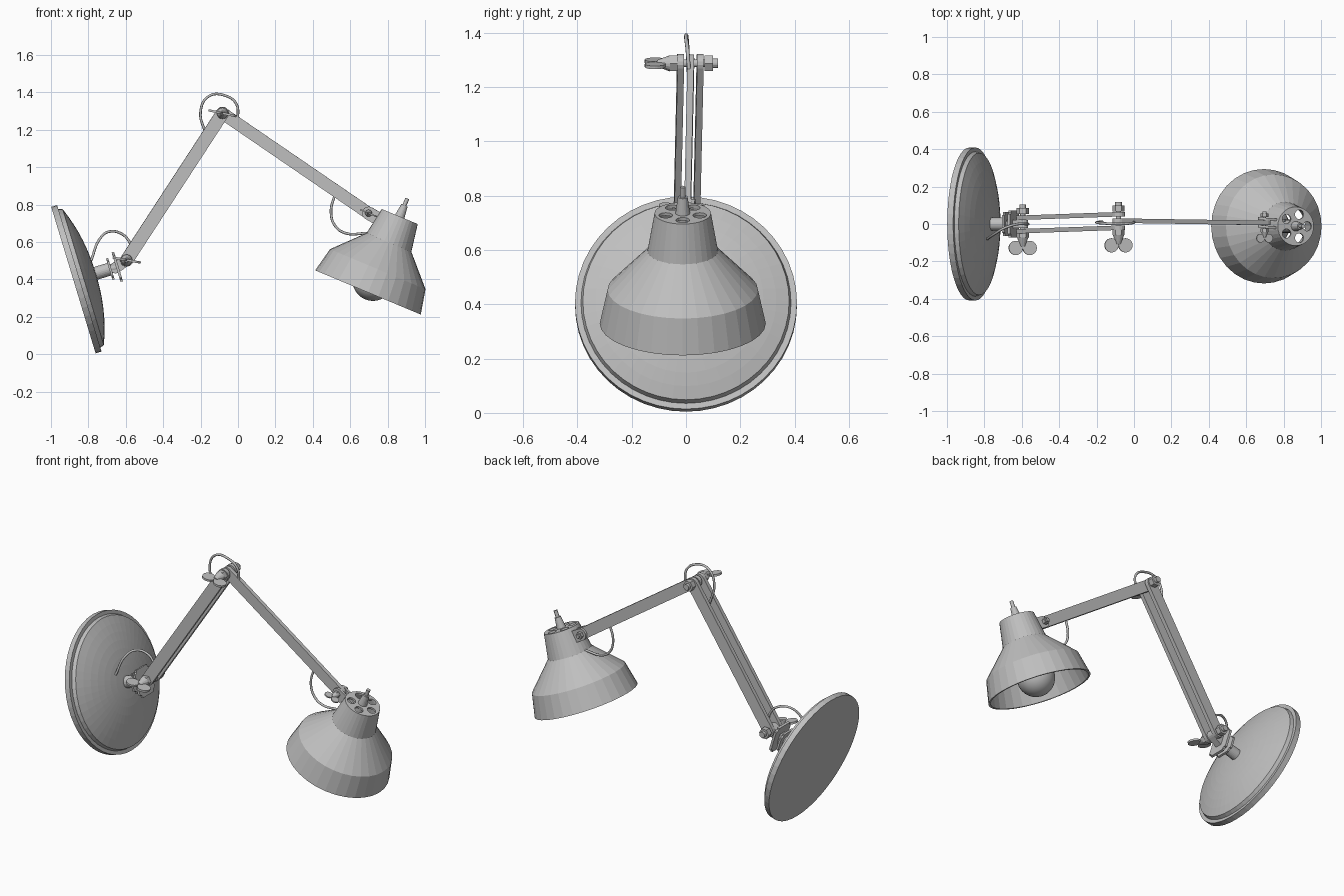
import bpy, bmesh, math
from mathutils import Vector, Matrix

cube = bpy.data.objects.get("Cube")
if cube:
    bpy.data.objects.remove(cube, do_unlink=True)

grey = bpy.data.materials.new("light_grey")
grey.use_nodes = True
COLOUR = (0.52, 0.52, 0.52, 1)
grey.diffuse_color = COLOUR
grey.node_tree.nodes["Principled BSDF"].inputs["Base Color"].default_value = COLOUR


def finish(name, bm, matrix=Matrix(), smooth=False):
    bmesh.ops.recalc_face_normals(bm, faces=bm.faces[:])
    for face in bm.faces:
        face.smooth = smooth
    mesh = bpy.data.meshes.new(name)
    bm.to_mesh(mesh)
    bm.free()
    obj = bpy.data.objects.new(name, mesh)
    obj.matrix_world = matrix
    mesh.materials.append(grey)
    bpy.context.collection.objects.link(obj)
    return obj


def frame(origin, axis):
    """Local z along axis, local y kept along world y where possible."""
    z = Vector(axis).normalized()
    y = Vector((0, 1, 0)) if abs(z.y) < 0.9 else Vector((0, 0, 1))
    x = y.cross(z).normalized()
    y = z.cross(x)
    m = Matrix((x, y, z)).transposed().to_4x4()
    m.translation = Vector(origin)
    return m


def lathe(name, profile, origin, axis, sides=24, closed=False, smooth=False):
    bm = bmesh.new()
    rings = []
    for r, h in profile:
        if r == 0:
            rings.append([bm.verts.new((0, 0, h))] * sides)
        else:
            rings.append([bm.verts.new((r * math.cos(a), r * math.sin(a), h))
                          for a in (math.tau * i / sides for i in range(sides))])
    pairs = list(zip(rings, rings[1:]))
    if closed:
        pairs.append((rings[-1], rings[0]))
    for low, high in pairs:
        for i in range(sides):
            j = (i + 1) % sides
            corners = list(dict.fromkeys((low[i], low[j], high[j], high[i])))
            if len(corners) > 2:
                bm.faces.new(corners)
    return finish(name, bm, frame(origin, axis), smooth)


def rod(name, r, start, length, origin, axis, sides=24):
    end = start + length
    return lathe(name, [(0, start), (r, start), (r, end), (0, end)], origin, axis, sides)


def bar(name, p, q, width, thick):
    """Flat bar with round ends, standing in the plane through p, q and z."""
    p, q = Vector(p), Vector(q)
    along = (q - p).normalized()
    side = along.cross(Vector((0, 0, 1))).normalized()
    up = side.cross(along)
    bm = bmesh.new()
    outline = []
    for centre, turn in ((q, -math.pi / 2), (p, math.pi / 2)):
        for i in range(9):
            a = turn + math.pi * i / 8
            offset = (along * math.cos(a) + up * math.sin(a)) * width / 2
            outline.append(bm.verts.new(centre + offset - side * thick / 2))
    face = bm.faces.new(outline)
    new = bmesh.ops.extrude_face_region(bm, geom=[face])["geom"]
    bmesh.ops.translate(bm, vec=side * thick,
                        verts=[v for v in new if isinstance(v, bmesh.types.BMVert)])
    return finish(name, bm)


def plate(name, size, origin, axis, height):
    bm = bmesh.new()
    bmesh.ops.create_cube(bm, size=1)
    bmesh.ops.scale(bm, vec=size, verts=bm.verts[:])
    bmesh.ops.translate(bm, vec=(0, 0, height), verts=bm.verts[:])
    upright = [e for e in bm.edges
               if abs((e.verts[0].co - e.verts[1].co).z) > size[2] / 2]
    bmesh.ops.bevel(bm, geom=upright, offset=0.02, segments=3, affect='EDGES')
    return finish(name, bm, frame(origin, axis))


def cable(name, points):
    curve = bpy.data.curves.new(name, 'CURVE')
    curve.dimensions = '3D'
    curve.bevel_depth = 0.007
    curve.bevel_resolution = 2
    curve.resolution_u = 6
    curve.use_fill_caps = True
    spline = curve.splines.new('BEZIER')
    spline.bezier_points.add(len(points) - 1)
    for knot, co in zip(spline.bezier_points, points):
        knot.co = co
        knot.handle_left_type = knot.handle_right_type = 'AUTO'
    curve.materials.append(grey)
    obj = bpy.data.objects.new(name, curve)
    bpy.context.collection.objects.link(obj)


def wing_bolt(name, centre, s, tilt):
    """Bolt along y: nut at the back, wing nut at the front."""
    back = (0, 1, 0)
    rod(name + "_bolt", 0.014 * s, -0.1 * s, 0.19 * s, centre, back, 16)
    rod(name + "_back_nut", 0.033 * s, 0.05 * s, 0.032 * s, centre, back, 6)
    rod(name + "_back_tip", 0.018 * s, 0.08 * s, 0.02 * s, centre, back, 16)
    rod(name + "_front_nut", 0.033 * s, -0.077 * s, 0.03 * s, centre, back, 6)
    lathe(name + "_wing_hub", [(0, -0.125 * s), (0.012 * s, -0.125 * s),
                               (0.03 * s, -0.077 * s), (0, -0.077 * s)], centre, back, 16)
    across = Vector((math.cos(tilt), 0, math.sin(tilt)))
    normal = across.cross(Vector(back))
    for side, sign in (("left", 1), ("right", -1)):
        spot = Vector(centre) + across * 0.038 * s * sign - Vector((0, 0.132 * s, 0))
        rod(f"{name}_{side}_wing", 0.038 * s, -0.006 * s, 0.012 * s, spot, normal, 24)


# Round domed base
BASE, BASE_AXIS = (-0.88, 0, 0.396), (0.957, 0, 0.29)
dome = [(0.38 * k / 8, 0.125 - 0.07 * (k / 8) ** 2.2) for k in range(8, -1, -1)]
lathe("base", [(0, 0), (0.409, 0), (0.409, 0.033), (0.387, 0.033)] + dome,
      BASE, BASE_AXIS, 48)
rod("base_stem", 0.035, 0.11, 0.09, BASE, BASE_AXIS)
plate("base_inner_plate", (0.12, 0.13, 0.012), BASE, BASE_AXIS, 0.206)
rod("swivel_pin", 0.025, 0.2, 0.05, BASE, BASE_AXIS)
plate("base_outer_plate", (0.165, 0.145, 0.014), BASE, BASE_AXIS, 0.245)

# Joints
LOW, TOP, HEAD = Vector((-0.595, 0, 0.503)), Vector((-0.083, 0.018, 1.288)), Vector((0.698, 0.006, 0.754))
bar("base_tongue", (-0.655, 0, 0.462), LOW, 0.06, 0.045)
wing_bolt("base_joint", LOW + Vector((0, 0.004, 0)), 1, -0.18)
wing_bolt("elbow_joint", TOP, 1, -0.21)
wing_bolt("head_joint", HEAD, 0.62, -0.4)

# Arms: twin lower bars and a single upper bar
for label, dy in (("back", 0.034), ("front", -0.038)):
    shift = Vector((0, dy, 0))
    bar(f"lower_arm_{label}", LOW + shift, TOP + shift, 0.07, 0.024)
bar("upper_arm", TOP, HEAD, 0.066, 0.024)

# Shade: open shell with five vent holes in the cap
RIM, SHADE_AXIS = (0.695, -0.012, 0.33), (0.386, 0, 0.922)
shade = lathe("shade", [(0.306, 0), (0.277, 0.135), (0.13, 0.29), (0.104, 0.44), (0, 0.44),
                        (0, 0.428), (0.092, 0.428), (0.118, 0.286), (0.265, 0.13), (0.294, 0)],
              RIM, SHADE_AXIS, 32, closed=True)
shade_frame = frame(RIM, SHADE_AXIS)
for k in range(5):
    a = math.tau * k / 5
    spot = shade_frame @ Vector((0.066 * math.cos(a), 0.066 * math.sin(a), 0.434))
    cutter = rod("vent_cutter", 0.025, -0.03, 0.06, spot, SHADE_AXIS, 20)
    cutter.hide_render = True
    cut = shade.modifiers.new("vent", 'BOOLEAN')
    cut.operation = 'DIFFERENCE'
    cut.solver = 'EXACT'
    cut.object = cutter
    bpy.context.view_layer.objects.active = shade
    bpy.ops.object.modifier_apply(modifier=cut.name)
    bpy.data.objects.remove(cutter, do_unlink=True)

# Stem on the cap, lamp holder and bulb
lathe("cap_stem", [(0, 0.43), (0.028, 0.43), (0.018, 0.505), (0.011, 0.505),
                   (0.011, 0.545), (0, 0.545)], RIM, SHADE_AXIS, 20)
rod("lamp_holder", 0.035, 0.16, 0.27, RIM, SHADE_AXIS)
bulb = [(0.11 * math.sin(math.pi * k / 16), 0.07 - 0.11 * math.cos(math.pi * k / 16))
        for k in range(1, 14)]
lathe("bulb", [(0, -0.04)] + bulb + [(0.035, 0.2), (0, 0.2)], RIM, SHADE_AXIS, 32, smooth=True)

# Bracket cheeks between the upper arm and the shade neck
for label, dy in (("back", 0.021), ("front", -0.021)):
    shift = Vector((0, dy, 0))
    bar(f"head_bracket_{label}", HEAD + shift, Vector((0.775, 0, 0.71)) + shift, 0.07, 0.014)

# Cables looping past each joint
cable("base_cable", [(-0.785, -0.08, 0.5), (-0.74, -0.05, 0.615), (-0.69, -0.02, 0.655),
                     (-0.62, 0, 0.642), (-0.58, 0, 0.6), (-0.565, 0, 0.56)])
cable("elbow_cable", [(-0.17, 0.012, 1.17), (-0.2, 0.008, 1.3), (-0.155, 0.003, 1.38),
                      (-0.07, 0, 1.383), (-0.01, 0.005, 1.34), (0, 0.012, 1.25)])
cable("head_cable", [(0.52, 0.008, 0.86), (0.497, 0.005, 0.76), (0.52, 0.004, 0.685),
                     (0.575, 0.002, 0.647), (0.69, 0, 0.647)])
